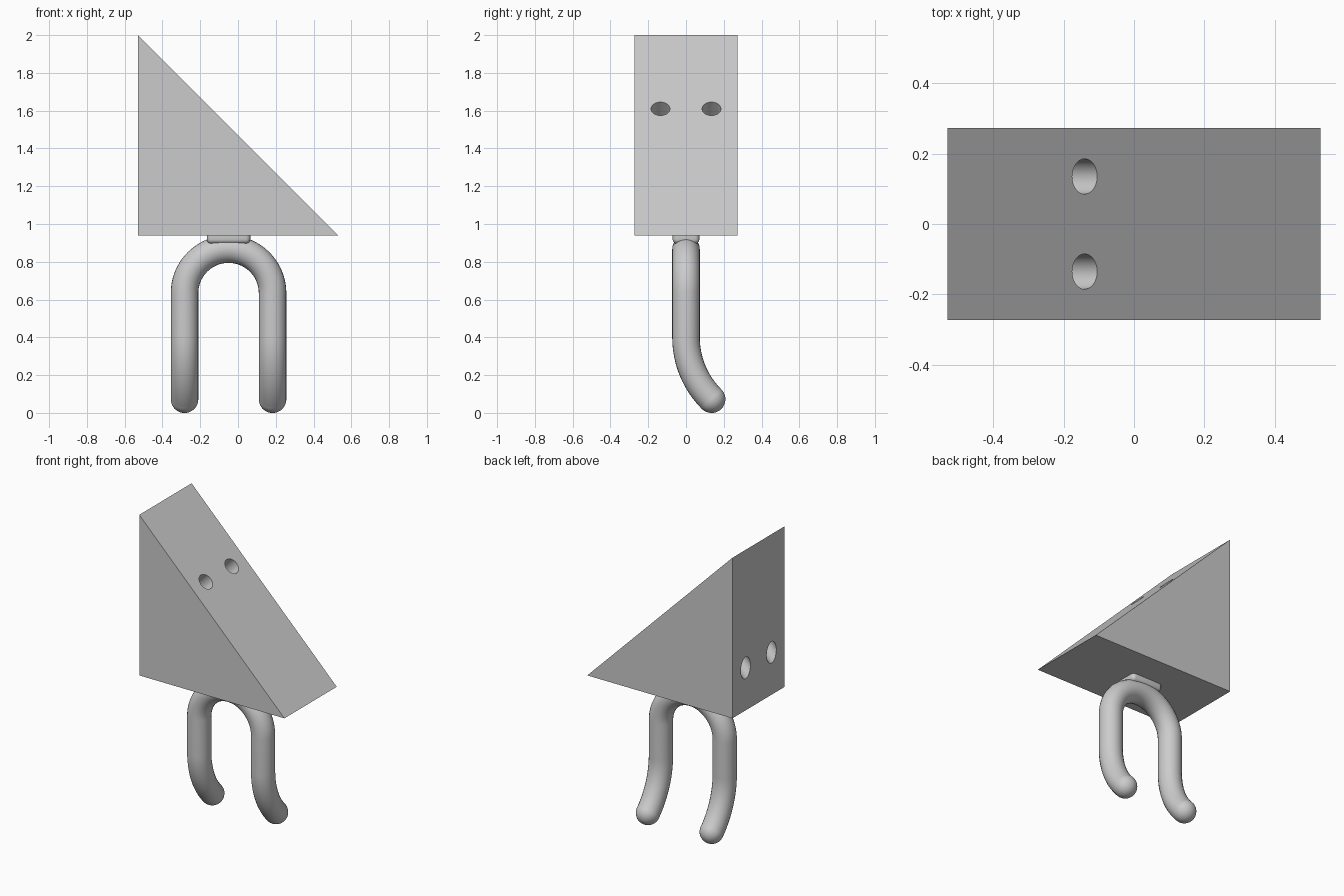
import bpy, bmesh, math
from mathutils import Vector

if "Cube" in bpy.data.objects:
    bpy.data.objects.remove(bpy.data.objects["Cube"], do_unlink=True)

GREY = (0.6, 0.6, 0.6, 1)
mat = bpy.data.materials.new("light grey")
mat.use_nodes = True
mat.diffuse_color = GREY
mat.node_tree.nodes["Principled BSDF"].inputs["Base Color"].default_value = GREY

TUBE_R = 0.073      # leg tube radius
MID_X = -0.05       # centre between the legs
HALF_GAP = 0.233    # leg axis to centre
ARCH_Z = 0.634      # start of the arch
BEND_Z = 0.4        # start of the foot bend
BEND_R = 0.463


def finish(obj, name, smooth=True):
    obj.name = name
    obj.data.materials.clear()
    obj.data.materials.append(mat)
    bpy.ops.object.select_all(action='DESELECT')
    obj.select_set(True)
    bpy.context.view_layer.objects.active = obj
    if smooth:
        bpy.ops.object.shade_smooth_by_angle(angle=math.radians(35))
    return obj


def apply_modifier(obj, mod):
    bpy.context.view_layer.objects.active = obj
    bpy.ops.object.modifier_apply(modifier=mod.name)


# Wedge body: triangular profile extruded front to back
bm = bmesh.new()
profile = [(-0.53, 0.94), (0.53, 0.94), (-0.53, 2.0)]
face = bm.faces.new([bm.verts.new((x, -0.273, z)) for x, z in profile])
side = bmesh.ops.extrude_face_region(bm, geom=[face])
bmesh.ops.translate(bm, vec=(0, 0.546, 0),
                    verts=[g for g in side["geom"] if isinstance(g, bmesh.types.BMVert)])
bmesh.ops.recalc_face_normals(bm, faces=bm.faces)
mesh = bpy.data.meshes.new("wedge_body")
bm.to_mesh(mesh)
bm.free()
wedge = bpy.data.objects.new("wedge_body", mesh)
bpy.context.collection.objects.link(wedge)

# Two round holes drilled square to the slope, right through the body
for y in (-0.135, 0.135):
    bpy.ops.mesh.primitive_cylinder_add(vertices=48, radius=0.05, depth=1.6,
                                        location=(-0.14, y, 1.61),
                                        rotation=(0, math.radians(45), 0))
    cutter = bpy.context.object
    cutter.hide_render = True
    mod = wedge.modifiers.new("hole", 'BOOLEAN')
    mod.operation = 'DIFFERENCE'
    mod.solver = 'EXACT'
    mod.object = cutter
    apply_modifier(wedge, mod)
    bpy.data.objects.remove(cutter, do_unlink=True)
finish(wedge, "wedge_body")

# Neck block with rounded edges
bpy.ops.mesh.primitive_cube_add(size=1, location=(MID_X, 0, 0.935))
neck = bpy.context.object
neck.scale = (0.23, 0.142, 0.08)
bpy.ops.object.transform_apply(location=False, rotation=False, scale=True)
mod = neck.modifiers.new("rounding", 'BEVEL')
mod.width = 0.025
mod.segments = 5
apply_modifier(neck, mod)
finish(neck, "neck_block")

# Legs: one tube from foot to foot over the arch
foot = []
for i in range(17):
    a = math.radians(45) * (1 - i / 16)
    foot.append(Vector((-HALF_GAP, BEND_R * (1 - math.cos(a)), BEND_Z - BEND_R * math.sin(a))))
arch = []
for i in range(41):
    a = math.pi * (1 - i / 40)
    arch.append(Vector((HALF_GAP * math.cos(a), 0, ARCH_Z + HALF_GAP * math.sin(a))))
path = foot + arch + [Vector((-p.x, p.y, p.z)) for p in reversed(foot)]

curve = bpy.data.curves.new("legs", 'CURVE')
curve.dimensions = '3D'
curve.bevel_depth = TUBE_R
curve.bevel_resolution = 10
spline = curve.splines.new('POLY')
spline.points.add(len(path) - 1)
for point, p in zip(spline.points, path):
    point.co = (p.x + MID_X, p.y, p.z, 1)
legs = bpy.data.objects.new("legs", curve)
bpy.context.collection.objects.link(legs)
bpy.ops.object.select_all(action='DESELECT')
legs.select_set(True)
bpy.context.view_layer.objects.active = legs
bpy.ops.object.convert(target='MESH')
finish(bpy.context.object, "legs")

# Rounded foot tips
for name, p in (("right_foot", path[0]), ("left_foot", path[-1])):
    bpy.ops.mesh.primitive_uv_sphere_add(segments=40, ring_count=20, radius=TUBE_R,
                                         location=(p.x + MID_X, p.y, p.z))
    finish(bpy.context.object, name)
